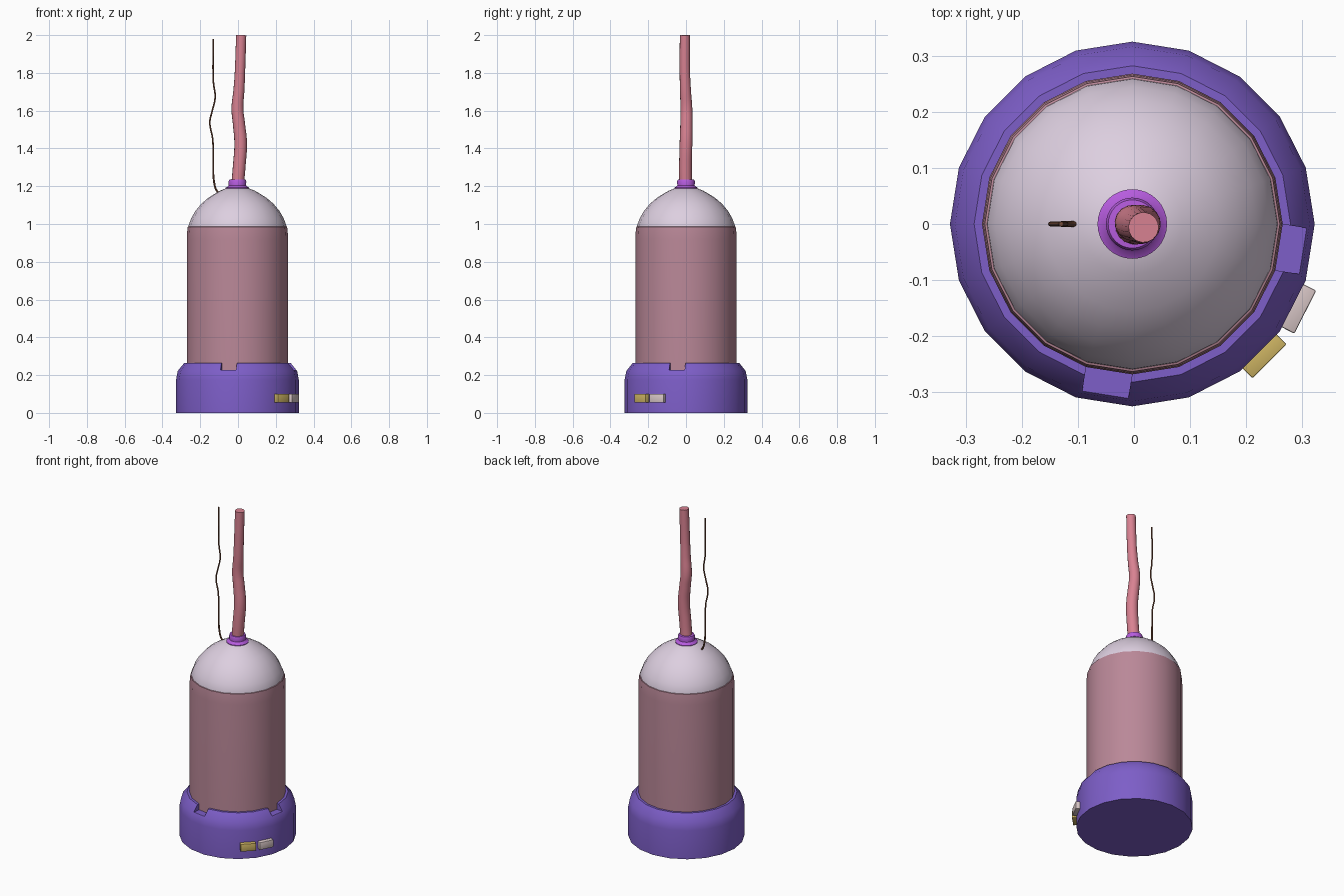
import bpy
import bmesh
from math import cos, sin, radians, tau
from mathutils import Matrix, Vector

cube = bpy.data.objects.get("Cube")
if cube:
    bpy.data.objects.remove(cube, do_unlink=True)

CENTRE_X = -0.003
SIDES = 20


def material(name, srgb):
    linear = [((c / 255 + 0.055) / 1.055) ** 2.4 for c in srgb] + [1.0]
    mat = bpy.data.materials.new(name)
    mat.use_nodes = True
    mat.diffuse_color = linear
    mat.node_tree.nodes["Principled BSDF"].inputs["Base Color"].default_value = linear
    return mat


purple = material("purple", (125, 94, 200))
rose = material("dusty rose", (186, 136, 152))
pink = material("pink", (217, 130, 146))
lilac = material("pale lilac", (221, 207, 224))
magenta = material("bright violet", (182, 92, 222))
brown = material("brown", (122, 78, 58))
yellow = material("mustard", (208, 182, 100))
cream = material("pale pink", (216, 198, 198))


def smooth(obj, angle=30):
    bpy.ops.object.select_all(action="DESELECT")
    obj.select_set(True)
    bpy.context.view_layer.objects.active = obj
    bpy.ops.object.shade_smooth_by_angle(angle=radians(angle))


def add_mesh(name, bm, mat):
    bmesh.ops.recalc_face_normals(bm, faces=bm.faces)
    mesh = bpy.data.meshes.new(name)
    bm.to_mesh(mesh)
    bm.free()
    mesh.materials.append(mat)
    obj = bpy.data.objects.new(name, mesh)
    bpy.context.collection.objects.link(obj)
    return obj


def lathe(name, profile, mat, sides=SIDES):
    """Closed turned solid from (radius, height) pairs."""
    bm = bmesh.new()
    rings = [[bm.verts.new((CENTRE_X + r * cos(tau * i / sides), r * sin(tau * i / sides), z))
              for i in range(sides)] for r, z in profile]
    for low, high in zip(rings, rings[1:]):
        for i in range(sides):
            j = (i + 1) % sides
            bm.faces.new((low[i], low[j], high[j], high[i]))
    bm.faces.new(rings[0][::-1])
    bm.faces.new(rings[-1])
    return add_mesh(name, bm, mat)


def radial_box(name, angle, radius, size, z, mat, bevel=0.0):
    """Box turned to face outward at an angle round the base."""
    bm = bmesh.new()
    bmesh.ops.create_cube(bm, size=1)
    bmesh.ops.scale(bm, vec=size, verts=bm.verts)
    if bevel:
        bmesh.ops.bevel(bm, geom=bm.edges[:], offset=bevel, segments=2, affect="EDGES", profile=0.5)
    turn = Matrix.Rotation(radians(angle), 4, "Z")
    place = Matrix.Translation((CENTRE_X, 0, z)) @ turn @ Matrix.Translation((radius, 0, 0))
    bmesh.ops.transform(bm, matrix=place, verts=bm.verts)
    return add_mesh(name, bm, mat)


def sweep(name, points, depth, mat, resolution):
    """Round tube along (x, y, z, thickness) points, turned into a mesh."""
    curve = bpy.data.curves.new(name + "_path", "CURVE")
    curve.dimensions = "3D"
    curve.bevel_depth = depth
    curve.bevel_resolution = resolution
    curve.resolution_u = 6
    curve.use_fill_caps = True
    spline = curve.splines.new("BEZIER")
    spline.bezier_points.add(len(points) - 1)
    for bp, (x, y, z, thick) in zip(spline.bezier_points, points):
        bp.co = Vector((x, y, z))
        bp.radius = thick
        bp.handle_left_type = bp.handle_right_type = "AUTO"
    path = bpy.data.objects.new(name + "_path", curve)
    bpy.context.collection.objects.link(path)
    bpy.context.view_layer.update()
    mesh = bpy.data.meshes.new_from_object(path.evaluated_get(bpy.context.evaluated_depsgraph_get()))
    bpy.data.objects.remove(path, do_unlink=True)
    mesh.materials.clear()
    mesh.materials.append(mat)
    obj = bpy.data.objects.new(name, mesh)
    bpy.context.collection.objects.link(obj)
    smooth(obj, 40)
    return obj


# Base with two notches cut in its sloped shoulder
base = lathe("base", [(0.325, 0), (0.325, 0.175), (0.316, 0.222), (0.282, 0.264), (0.25, 0.264)], purple)
for side, angle in (("front", 261), ("left", -9)):
    cutter = radial_box("notch_cutter_" + side, angle, 0.32, (0.14, 0.083, 0.1), 0.277, purple)
    cut = base.modifiers.new("notch_" + side, "BOOLEAN")
    cut.operation = "DIFFERENCE"
    cut.solver = "EXACT"
    cut.object = cutter
    bpy.context.view_layer.objects.active = base
    bpy.ops.object.modifier_apply(modifier=cut.name)
    bpy.data.objects.remove(cutter, do_unlink=True)
smooth(base)

# Tank body and domed top
smooth(lathe("body", [(0.268, 0.15), (0.268, 0.92), (0.266, 0.96), (0.263, 0.985), (0.255, 0.988)], rose))
smooth(lathe("dome", [(0.261, 0.97), (0.258, 0.995), (0.245, 1.03), (0.222, 1.07), (0.19, 1.108),
                      (0.155, 1.138), (0.12, 1.16), (0.09, 1.177), (0.06, 1.189), (0.03, 1.195)], lilac))

# Collar at the top of the dome
smooth(lathe("collar", [(0.062, 1.18), (0.062, 1.192), (0.05, 1.199), (0.046, 1.205), (0.047, 1.225),
                        (0.043, 1.235), (0.02, 1.237)], magenta, 32))

# Wavy hose and thin wire
sweep("hose", [(-0.003, -0.002, 1.2, 1.25), (0.006, -0.003, 1.3, 1.25), (0.014, 0.0, 1.43, 1.25),
               (0.005, 0.002, 1.53, 1.2), (-0.003, 0.002, 1.61, 1.17), (0.005, -0.003, 1.71, 1.08),
               (0.01, -0.006, 1.8, 1.02), (0.017, -0.006, 2.0, 1.0)], 0.027, pink, 6)
sweep("wire", [(-0.09, 0, 1.155, 1.2), (-0.112, 0, 1.175, 1.2), (-0.127, 0, 1.225, 1.2),
               (-0.131, 0, 1.32, 1.1), (-0.134, 0, 1.45, 1), (-0.149, 0, 1.54, 1), (-0.136, 0, 1.6, 1),
               (-0.121, 0, 1.67, 1), (-0.13, 0, 1.75, 1), (-0.13, 0, 1.98, 1)], 0.0042, brown, 2)

# Two small blocks on the side of the base
for name, angle, mat in (("yellow_block", -45, yellow), ("pale_block", -27, cream)):
    smooth(radial_box(name, angle, 0.326, (0.04, 0.086, 0.046), 0.078, mat, 0.003))
